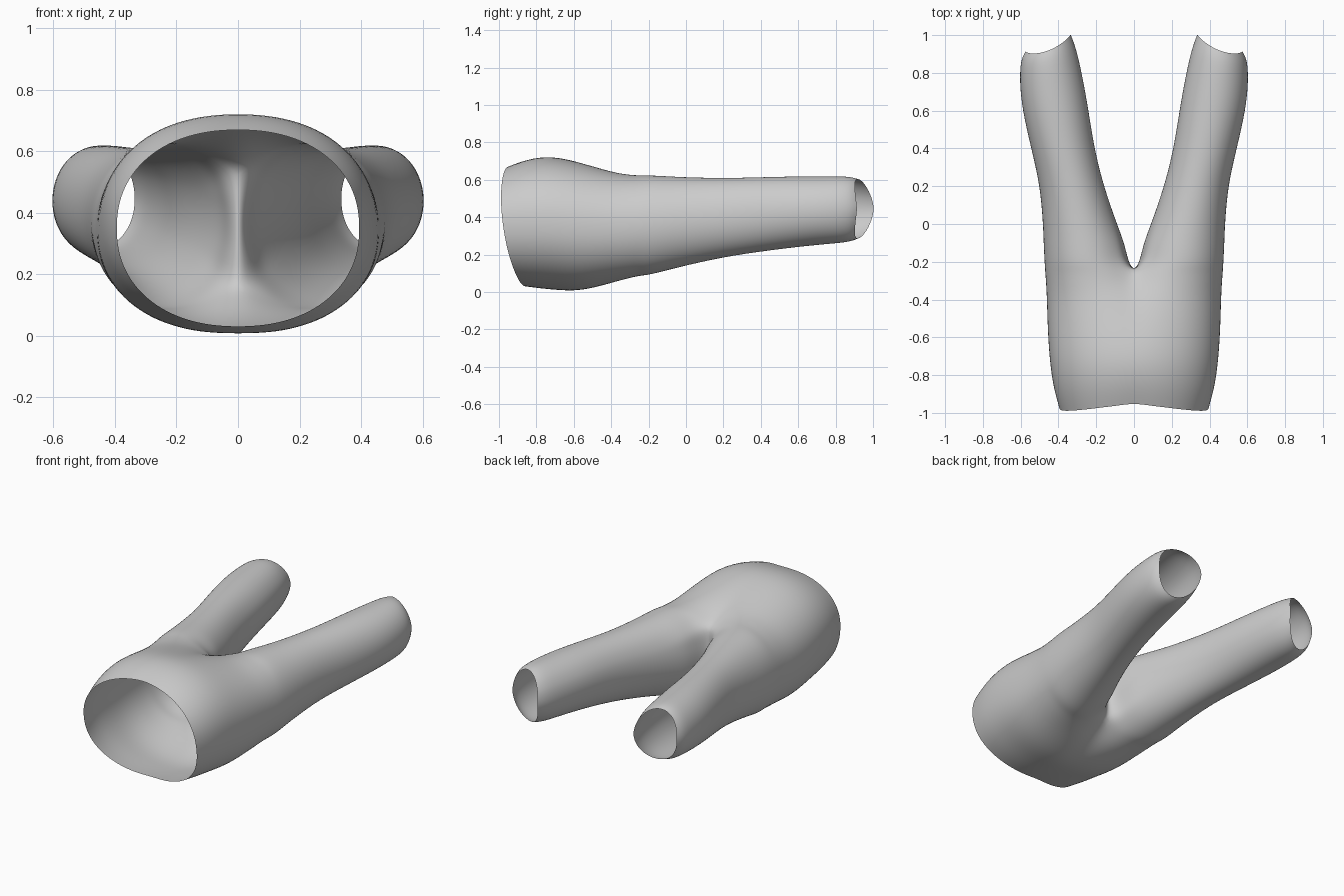
import bpy
import bmesh
from math import cos, sin, radians, copysign

cube = bpy.data.objects.get("Cube")
if cube:
    bpy.data.objects.remove(cube, do_unlink=True)

# Half sections from waist to ankle:
# y, top z, bottom z, inner x, outer x, how leg-like the section is
SECTIONS = [
    (-.95, .67, .03, 0, .395, 0),
    (-.85, .71, .02, 0, .427, 0),
    (-.72, .73, .01, 0, .447, 0),
    (-.56, .70, -.005, 0, .458, .05),
    (-.4, .665, .025, 0, .462, .2),
    (-.31, .65, .05, 0, .467, .45),
    (-.25, .64, .07, 0, .472, .65),
    (-.2, .635, .08, .03, .475, .8),
    (-.1, .625, .11, .05, .48, .9),
    (0, .615, .14, .09, .483, 1),
    (.2, .61, .185, .16, .498, 1),
    (.4, .615, .215, .21, .545, 1),
    (.6, .62, .24, .24, .592, 1),
    (.75, .62, .255, .272, .607, 1),
    (.87, .62, .265, .305, .602, 1),
    (.915, .605, .285, .335, .575, 1),
]
CROTCH = 6          # section where the two legs part
OUTER, INNER = 22, 6  # segments around the outside and along the inseam
SPREAD = 150        # the outer arc covers this many degrees either way


def oval(cx, cz, a, b, angle, power=2.2):
    c, s = cos(radians(angle)), sin(radians(angle))
    e = 2 / power
    return cx + a * copysign(abs(c) ** e, c), cz + b * copysign(abs(s) ** e, s)


def section_points(index):
    y, top, bottom, inner, outer, leg = SECTIONS[index]
    cz, b = (top + bottom) / 2, (top - bottom) / 2
    cx, a = (inner + outer) / 2, (outer - inner) / 2
    points = []
    # outer arc, blended between half a pelvis and a full leg
    for i in range(OUTER + 1):
        t = 1 - 2 * i / OUTER
        px, pz = oval(inner, cz, outer - inner, b, 90 * t)
        lx, lz = oval(cx, cz, a, b, SPREAD * t, 2.05)
        x, z = px + (lx - px) * leg, pz + (lz - pz) * leg
        if index <= CROTCH and i in (0, OUTER):
            x = 0
        points.append((x, z))
    # inseam arc, which lies on the centre line at the crotch
    if index >= CROTCH:
        z0, z1 = points[OUTER][1], points[0][1]
        for j in range(1, INNER):
            t = j / INNER
            lx, lz = oval(cx, cz, a, b, -SPREAD - (360 - 2 * SPREAD) * t, 2.05)
            sz = z0 + (z1 - z0) * t
            x = 0 if index == CROTCH else inner + (lx - inner) * leg
            points.append((x, sz + (lz - sz) * leg))
    # slanted waistline and ankle openings
    waist = max(0, 1 - index / 3)
    ankle = max(0, 1 - (len(SECTIONS) - 1 - index) / 3)
    result = []
    for x, z in points:
        drop = (top - z) / (top - bottom)
        side = (outer - x) / (outer - inner)
        shift = waist * (.09 * drop ** 2 - .05 * x / outer)
        shift += ankle * (.09 * side ** 2 - .02 * abs(z - cz) / b)
        result.append((x, y + shift, z))
    return result


# Trousers: one half lofted, then mirrored
bm = bmesh.new()
rings = [[bm.verts.new(p) for p in section_points(i)] for i in range(len(SECTIONS))]
for i in range(len(rings) - 1):
    r, s = rings[i], rings[i + 1]
    count = OUTER if i < CROTCH else OUTER + INNER
    for k in range(count):
        n = k + 1 if i < CROTCH else (k + 1) % count
        bm.faces.new((r[k], r[n], s[n], s[k]))
bmesh.ops.recalc_face_normals(bm, faces=bm.faces)
# point the shell outwards
bm.normal_update()
widest = max(bm.faces, key=lambda f: f.calc_center_median().x)
if widest.normal.x < 0:
    bmesh.ops.reverse_faces(bm, faces=bm.faces)
mesh = bpy.data.meshes.new("trousers")
bm.to_mesh(mesh)
bm.free()

trousers = bpy.data.objects.new("trousers", mesh)
bpy.context.collection.objects.link(trousers)
mirror = trousers.modifiers.new("Mirror", 'MIRROR')
mirror.use_axis[0] = True
mirror.merge_threshold = .001
smooth = trousers.modifiers.new("Subdivision", 'SUBSURF')
smooth.levels = smooth.render_levels = 2
for poly in mesh.polygons:
    poly.use_smooth = True
